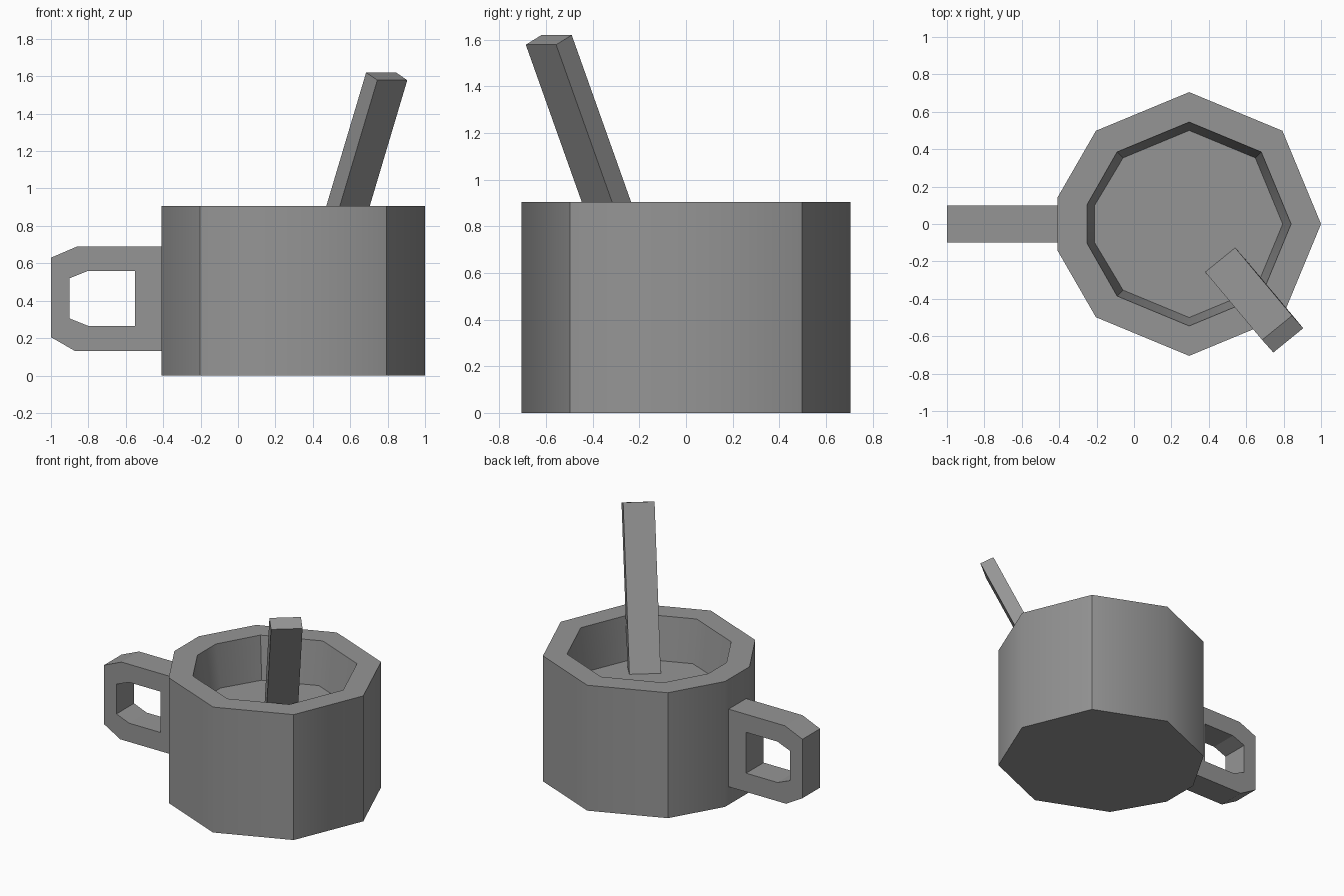
import bpy, bmesh
from mathutils import Vector

cube = bpy.data.objects.get("Cube")
if cube:
    bpy.data.objects.remove(cube, do_unlink=True)

grey = bpy.data.materials.new("mid grey")
grey.use_nodes = True
colour = (0.3, 0.3, 0.3, 1)
grey.diffuse_color = colour
grey.node_tree.nodes["Principled BSDF"].inputs["Base Color"].default_value = colour

CX = 0.295


def finish(bm, name):
    bmesh.ops.recalc_face_normals(bm, faces=bm.faces)
    mesh = bpy.data.meshes.new(name)
    bm.to_mesh(mesh)
    bm.free()
    mesh.materials.append(grey)
    obj = bpy.data.objects.new(name, mesh)
    bpy.context.collection.objects.link(obj)
    return obj


def bridge(bm, a, b):
    n = len(a)
    return [bm.faces.new((a[i], a[(i + 1) % n], b[(i + 1) % n], b[i])) for i in range(n)]


def cup_ring(bm, r, flat, half, z):
    """Octagon of radius r with its handle-side corner cut flat."""
    d = r * 0.707
    side = [(r, 0), (d, d), (0, r), (-d, d), (flat - CX, half)]
    pts = side + [(x, -y) for x, y in reversed(side[1:])]
    return [bm.verts.new((CX + x, y, z)) for x, y in pts]


# Cup: outer wall, rim, tapered inner wall and raised inner floor
bm = bmesh.new()
rings = [cup_ring(bm, *spec) for spec in (
    (0.705, -0.41, 0.14, 0),
    (0.705, -0.41, 0.14, 0.905),
    (0.545, -0.25, 0.105, 0.905),
    (0.5, -0.21, 0.1, 0.6))]
walls = [bridge(bm, a, b) for a, b in zip(rings, rings[1:])]
bm.faces.new(rings[0])
bm.faces.new(rings[-1])
# Walls are smooth in pairs, with creases at the diagonal corners
for f in walls[0] + walls[2]:
    f.smooth = True
for e in bm.edges:
    a, b = (v.co for v in e.verts)
    diagonal = abs(abs(a.x - CX) - abs(a.y)) < 0.01
    e.smooth = abs(a.z - b.z) > 0.1 and not diagonal
finish(bm, "cup")

# Handle: two matching outlines, joined front to back
outer = [(-0.4, 0.69), (-0.86, 0.69), (-1, 0.63), (-1, 0.205), (-0.87, 0.13), (-0.4, 0.13)]
inner = [(-0.55, 0.56), (-0.8, 0.56), (-0.9, 0.52), (-0.9, 0.305), (-0.8, 0.265), (-0.55, 0.265)]
bm = bmesh.new()
loops = [[bm.verts.new((x, y, z)) for x, z in outline]
         for outline, y in ((outer, -0.1), (outer, 0.1), (inner, 0.1), (inner, -0.1))]
for i in range(4):
    bridge(bm, loops[i], loops[(i + 1) % 4])
finish(bm, "handle")

# Stirring stick: slanted square-ended bar resting in the cup
corner = Vector((0.685, -0.62, 1.62))
width = Vector((0.16, 0.13, 0))
depth = Vector((0.06, -0.067, -0.041))
length = Vector((-0.31, 0.37, -1.04))
bm = bmesh.new()
ends = [[bm.verts.new(corner + o + p) for p in (width * 0, width, width + depth, depth)]
        for o in (length * 0, length)]
bridge(bm, *ends)
for end in ends:
    bm.faces.new(end)
finish(bm, "stirring_stick")
